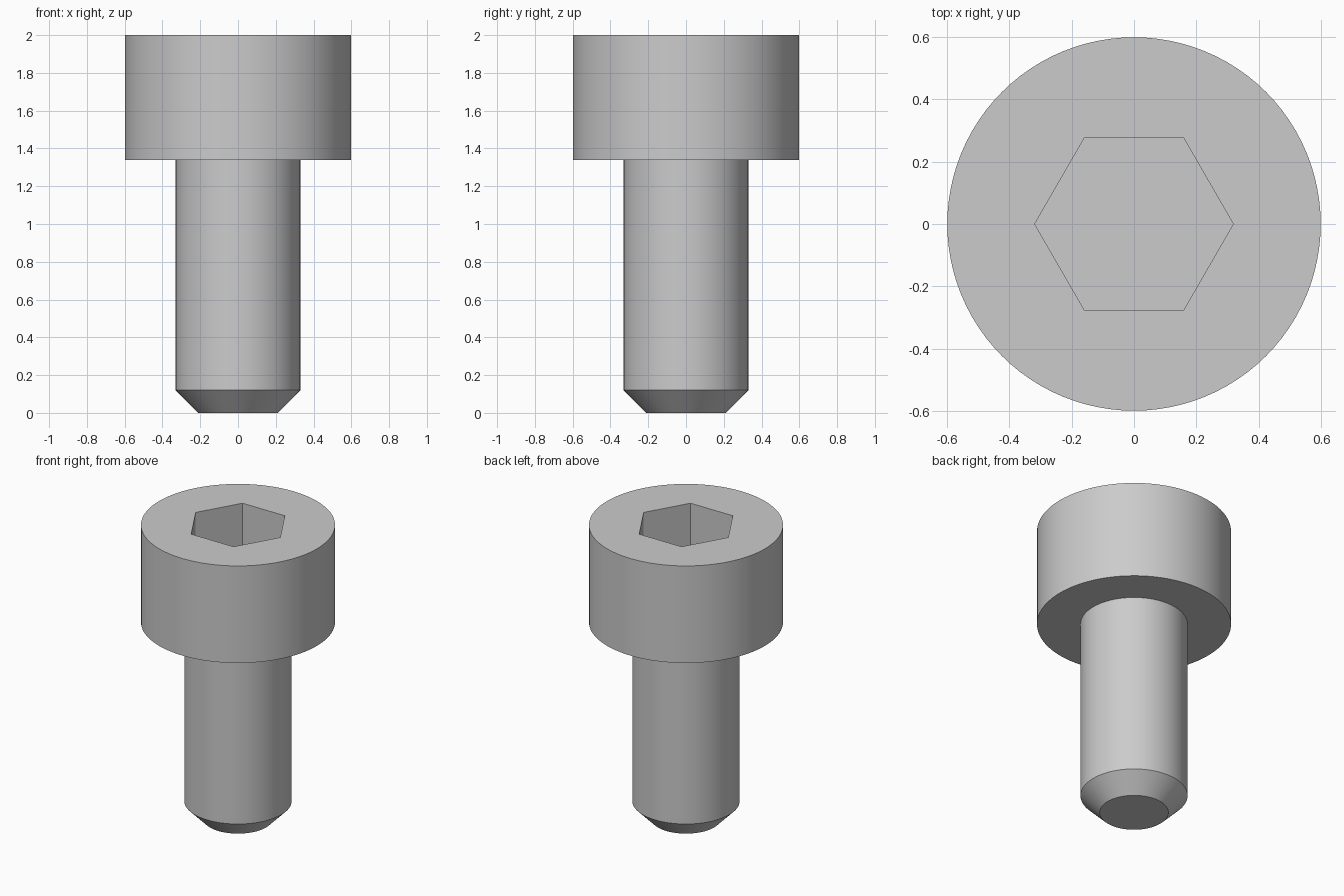
import bpy, bmesh
from math import cos, sin, pi, radians

old = bpy.data.objects.get("Cube")
if old:
    bpy.data.objects.remove(old, do_unlink=True)

SEGMENTS = 96


def new_object(name, bm):
    bmesh.ops.recalc_face_normals(bm, faces=bm.faces)
    mesh = bpy.data.meshes.new(name)
    bm.to_mesh(mesh)
    bm.free()
    obj = bpy.data.objects.new(name, mesh)
    bpy.context.collection.objects.link(obj)
    return obj


def stacked_rings(name, profile, sides):
    """Solid of revolution with flat caps; profile is (radius, height) pairs."""
    bm = bmesh.new()
    rings = [[bm.verts.new((r * cos(2 * pi * i / sides), r * sin(2 * pi * i / sides), z))
              for i in range(sides)] for r, z in profile]
    for low, high in zip(rings, rings[1:]):
        for i in range(sides):
            j = (i + 1) % sides
            bm.faces.new((low[i], low[j], high[j], high[i]))
    bm.faces.new(rings[0])
    bm.faces.new(rings[-1])
    return new_object(name, bm)


# Plain grey steel
steel = bpy.data.materials.new("grey steel")
steel.use_nodes = True
colour = (0.6, 0.6, 0.6, 1)
steel.diffuse_color = colour
steel.node_tree.nodes["Principled BSDF"].inputs["Base Color"].default_value = colour

# Chamfered tip, shank and cylindrical head in one body
bolt = stacked_rings("socket_head_bolt", [
    (0.212, 0), (0.33, 0.12), (0.33, 1.34), (0.598, 1.34), (0.598, 2)], SEGMENTS)
bolt.data.materials.append(steel)

# Hexagonal drive socket cut into the head
cutter = stacked_rings("socket_cutter", [(0.318, 1.67), (0.318, 2.2)], 6)
cutter.data.materials.append(steel)
cutter.hide_render = True
cut = bolt.modifiers.new("hex_socket", 'BOOLEAN')
cut.operation = 'DIFFERENCE'
cut.solver = 'EXACT'
cut.object = cutter

bpy.ops.object.select_all(action='DESELECT')
bolt.select_set(True)
bpy.context.view_layer.objects.active = bolt
bpy.ops.object.modifier_apply(modifier=cut.name)
bpy.data.objects.remove(cutter, do_unlink=True)

# Smooth round walls, crisp rims
bpy.ops.object.shade_smooth_by_angle(angle=radians(30))
